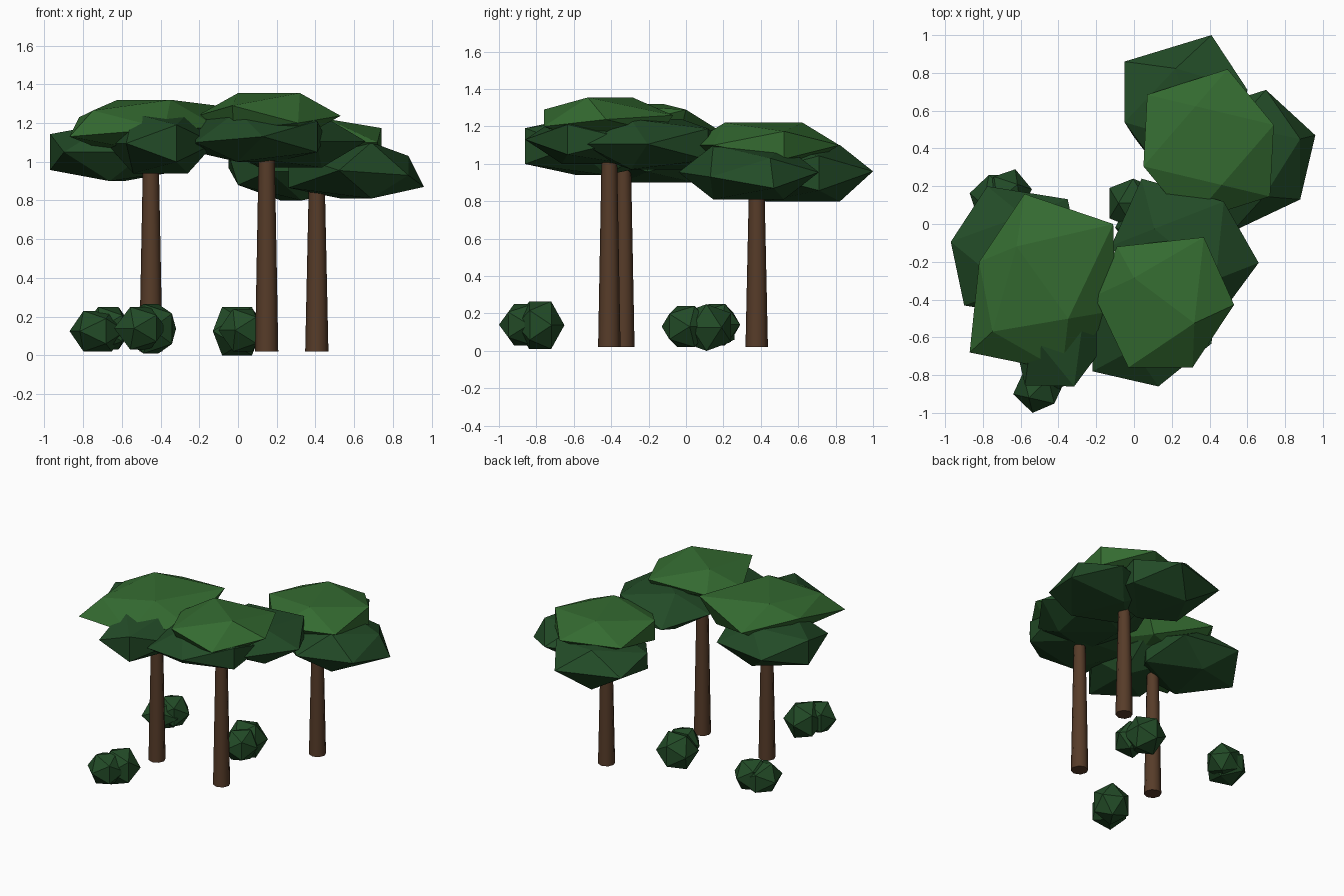
import bpy, bmesh
from math import radians
from mathutils import Matrix, Vector

if "Cube" in bpy.data.objects:
    bpy.data.objects.remove(bpy.data.objects["Cube"])


def material(name, rgb):
    m = bpy.data.materials.new(name)
    m.diffuse_color = (*rgb, 1)
    m.use_nodes = True
    m.node_tree.nodes["Principled BSDF"].inputs["Base Color"].default_value = m.diffuse_color
    return m


BARK = material("bark", (0.095, 0.045, 0.022))
LIGHT = material("light_leaves", (0.034, 0.145, 0.03))
DARK = material("dark_leaves", (0.016, 0.07, 0.02))


def finish(bm, name, mat):
    me = bpy.data.meshes.new(name)
    bm.to_mesh(me)
    bm.free()
    me.materials.append(mat)
    ob = bpy.data.objects.new(name, me)
    bpy.context.collection.objects.link(ob)


def blob(name, mat, x0, x1, y0, y1, z0, z1, turn, pulls=()):
    """Edge-up icosahedron, turned about z, fitted to a box, some corners pulled."""
    bm = bmesh.new()
    bmesh.ops.create_icosphere(bm, subdivisions=1, radius=1)
    rot = Matrix.Rotation(radians(turn), 4, 'Z') @ Matrix.Rotation(radians(-31.72), 4, 'Y')
    bmesh.ops.transform(bm, matrix=rot, verts=bm.verts)
    ext = [max(v.co[i] for v in bm.verts) for i in range(3)]
    lo, hi = Vector((x0, y0, z0)), Vector((x1, y1, z1))
    mid, half = (lo + hi) / 2, (hi - lo) / 2
    for v in bm.verts:
        v.co = Vector([mid[i] + v.co[i] / ext[i] * half[i] for i in range(3)])
    for p in pulls:
        near = min(bm.verts, key=lambda v: (v.co - Vector(p)).length)
        near.co = p
    finish(bm, name, mat)


def trunk(name, x, y, top):
    bm = bmesh.new()
    bmesh.ops.create_cone(bm, cap_ends=True, segments=8, radius1=0.06,
                          radius2=0.04, depth=top - 0.02)
    bmesh.ops.translate(bm, verts=bm.verts, vec=(x, y, (top + 0.02) / 2))
    for f in bm.faces:
        f.smooth = len(f.verts) == 4
    finish(bm, name, BARK)


# Trunks
trunk("left_trunk", -0.45, -0.335, 1.05)
trunk("middle_trunk", 0.148, -0.41, 1.12)
trunk("right_trunk", 0.407, 0.378, 0.95)

# Canopies: light crown on top of two darker clumps
blob("left_crown", LIGHT, -0.87, -0.10, -0.78, 0.16, 1.03, 1.32, -50,
     [(-0.11, 0.0, 1.29), (-0.58, 0.16, 1.19), (-0.87, -0.68, 1.13),
      (-0.82, -0.2, 1.23), (-0.38, -0.78, 1.17)])
blob("left_clump_side", DARK, -0.97, -0.28, -0.50, 0.20, 0.90, 1.20, 80)
blob("left_clump_front", DARK, -0.68, -0.12, -0.86, -0.15, 0.94, 1.25, 20)
blob("middle_crown", LIGHT, -0.21, 0.53, -0.77, -0.04, 1.12, 1.355, -35,
     [(-0.03, -0.76, 1.29), (0.31, -0.76, 1.2), (0.37, -0.07, 1.26),
      (-0.09, -0.12, 1.24)])
blob("middle_clump_back", DARK, -0.12, 0.66, -0.55, 0.23, 0.97, 1.24, -38,
     [(0.04, 0.24, 1.08)])
blob("middle_clump_front", DARK, -0.26, 0.45, -0.86, -0.12, 1.00, 1.26, 63,
     [(-0.22, -0.78, 1.1)])
blob("right_crown", LIGHT, 0.05, 0.74, 0.01, 0.82, 0.98, 1.22, -72)
blob("right_clump_back", DARK, -0.05, 0.60, 0.25, 1.00, 0.80, 1.10, 105,
     [(0.41, 1.0, 0.96), (-0.05, 0.86, 0.97), (0.0, 0.46, 0.88)])
blob("right_clump_side", DARK, 0.26, 0.96, -0.04, 0.71, 0.81, 1.10, -70,
     [(0.96, 0.47, 0.87), (0.88, 0.45, 1.03), (0.88, 0.13, 0.93)])

# Bushes: two overlapping clumps each
blob("front_bush_a", DARK, -0.64, -0.37, -1.00, -0.74, 0.03, 0.25, 45)
blob("front_bush_b", DARK, -0.58, -0.32, -0.91, -0.65, 0.01, 0.265, 60)
blob("left_bush_a", DARK, -0.87, -0.58, 0.00, 0.26, 0.02, 0.23, 20)
blob("left_bush_b", DARK, -0.80, -0.54, 0.04, 0.29, 0.03, 0.25, 40)
blob("back_bush_a", DARK, -0.13, 0.12, -0.02, 0.24, 0.00, 0.25, 0)
blob("back_bush_b", DARK, -0.10, 0.15, -0.13, 0.13, 0.02, 0.24, 40)
